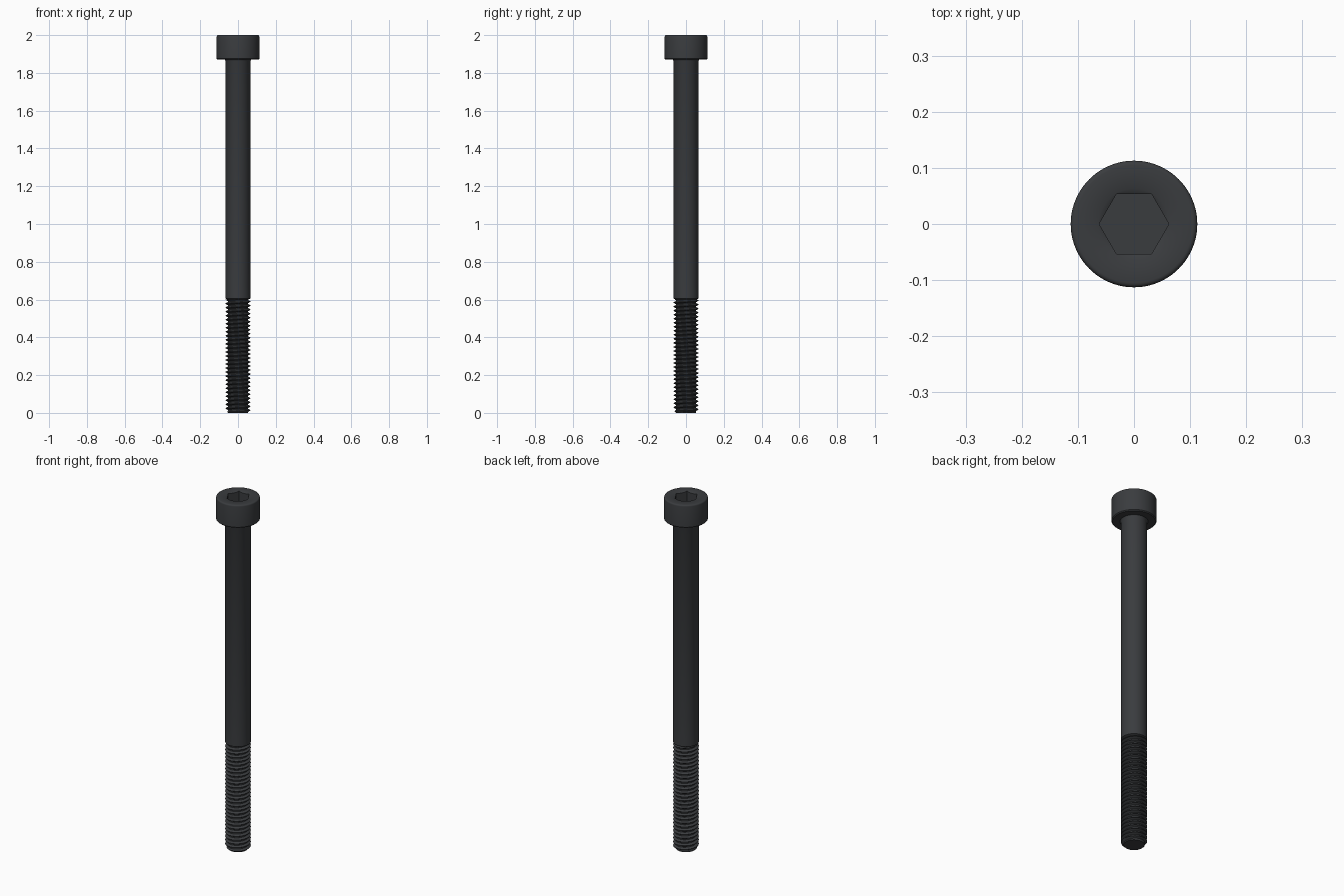
import bpy, bmesh, math

if "Cube" in bpy.data.objects:
    bpy.data.objects.remove(bpy.data.objects["Cube"])

SEG = 96
SHANK_R, ROOT_R, HEAD_R = 0.0663, 0.0535, 0.1128
HEAD_Z, THREAD_Z, PITCH = 1.870, 0.6, 0.02133
HEX, SOCKET_R = 0.0538, 0.063

steel = bpy.data.materials.new("black_steel")
steel.diffuse_color = (0.042, 0.045, 0.049, 1)
steel.use_nodes = True
steel.node_tree.nodes["Principled BSDF"].inputs["Base Color"].default_value = steel.diffuse_color


def finish(name, bm, angle):
    bmesh.ops.recalc_face_normals(bm, faces=bm.faces[:])
    mesh = bpy.data.meshes.new(name)
    bm.to_mesh(mesh)
    bm.free()
    mesh.materials.append(steel)
    obj = bpy.data.objects.new(name, mesh)
    bpy.context.collection.objects.link(obj)
    bpy.ops.object.select_all(action='DESELECT')
    obj.select_set(True)
    bpy.context.view_layer.objects.active = obj
    bpy.ops.object.shade_smooth_by_angle(angle=math.radians(angle))


def lathe(name, rings):
    """Each ring maps an angle to (radius, z); end rings are capped."""
    bm = bmesh.new()
    rows = []
    for ring in rings:
        row = []
        for i in range(SEG):
            a = 2 * math.pi * i / SEG
            r, z = ring(a)
            row.append(bm.verts.new((r * math.cos(a), r * math.sin(a), z)))
        rows.append(row)
    for lo, hi in zip(rows, rows[1:]):
        for i in range(SEG):
            j = (i + 1) % SEG
            bm.faces.new((lo[i], lo[j], hi[j], hi[i]))
    bm.faces.new(rows[0][::-1])
    bm.faces.new(rows[-1])
    finish(name, bm, 35)


def circle(r, z):
    return lambda a: (r, z)


def hex_r(a):
    return HEX / math.cos((a % (math.pi / 3)) - math.pi / 6)


# Head: rounded cylinder with a chamfered hexagonal socket
head = [circle(SHANK_R - 0.004, HEAD_Z), circle(HEAD_R - 0.005, HEAD_Z),
        circle(HEAD_R, HEAD_Z + 0.005)]
for k in range(5):
    t = k * math.pi / 8
    head.append(circle(HEAD_R - 0.008 * (1 - math.cos(t)), 1.992 + 0.008 * math.sin(t)))
head += [circle(SOCKET_R, 2.0),
         lambda a: (hex_r(a), 2 - 0.58 * (SOCKET_R - hex_r(a))),
         lambda a: (hex_r(a), 1.933)]
lathe("head", head)

# Plain shank, with a small cone down to the thread and a fillet under the head
lathe("shank", [circle(ROOT_R - 0.002, THREAD_Z - 0.002), circle(SHANK_R, THREAD_Z + 0.006),
                circle(SHANK_R, HEAD_Z - 0.006), circle(SHANK_R + 0.002, HEAD_Z - 0.002),
                circle(SHANK_R + 0.005, HEAD_Z + 0.001)])

# Thread: helical surface, right-handed, clipped flat at both ends
PHASE = [0, 0.25, 0.5625, 0.6875]
DEPTH = [0, 0, 1, 1]


def thread_r(a, z):
    p = (z / PITCH - a / (2 * math.pi)) % 1
    if p < 0.25:
        t = 0
    elif p < 0.5625:
        t = (p - 0.25) / 0.3125
    elif p < 0.6875:
        t = 1
    else:
        t = (1 - p) / 0.3125
    r = ROOT_R + (SHANK_R - 0.0005 - ROOT_R) * t
    return min(r, 0.052 + z)  # end chamfer


K = len(PHASE)
turns = math.ceil(THREAD_Z / PITCH) + 2
bm = bmesh.new()
cols = []
for i in range(SEG):
    a = 2 * math.pi * i / SEG
    col = []
    for j in range(-K, turns * K):
        z = (j // K + PHASE[j % K] + i / SEG) * PITCH
        z = min(max(z, 0), THREAD_Z)
        r = thread_r(a, z)
        col.append(bm.verts.new((r * math.cos(a), r * math.sin(a), z)))
    cols.append(col)
for i in range(SEG):
    nxt, off = (cols[i + 1], 0) if i < SEG - 1 else (cols[0], K)
    for j in range(len(cols[i]) - 1 - off):
        bm.faces.new((cols[i][j], nxt[j + off], nxt[j + off + 1], cols[i][j + 1]))
bmesh.ops.remove_doubles(bm, verts=bm.verts[:], dist=1e-5)
bmesh.ops.holes_fill(bm, edges=[e for e in bm.edges if e.is_boundary], sides=0)
finish("thread", bm, 25)
